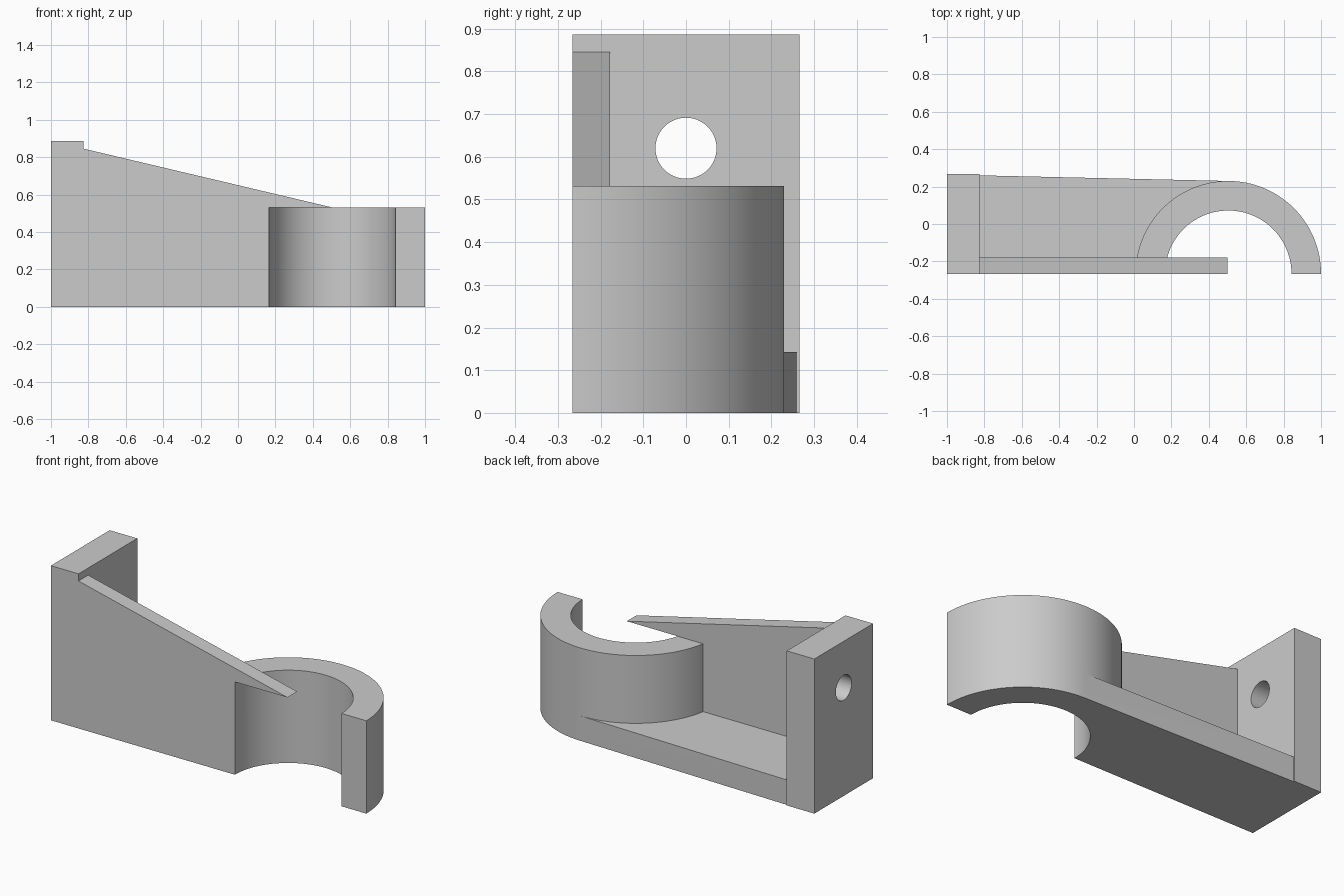
import bpy, bmesh, math
from mathutils import Vector

if "Cube" in bpy.data.objects:
    bpy.data.objects.remove(bpy.data.objects["Cube"])

CX, CY = 0.504, -0.266      # clamp axis
R_OUT, R_IN = 0.496, 0.338  # clamp radii
HALF = 0.266                # half depth of the bracket
SEG = 64

grey = bpy.data.materials.new("plain grey")
grey.diffuse_color = (0.6, 0.6, 0.6, 1)
grey.use_nodes = True
grey.node_tree.nodes["Principled BSDF"].inputs["Base Color"].default_value = grey.diffuse_color


def extrude(name, points, direction):
    """Solid made by extruding a closed planar outline."""
    bm = bmesh.new()
    face = bm.faces.new([bm.verts.new(p) for p in points])
    ext = bmesh.ops.extrude_face_region(bm, geom=[face])
    moved = [v for v in ext["geom"] if isinstance(v, bmesh.types.BMVert)]
    bmesh.ops.translate(bm, verts=moved, vec=Vector(direction))
    bmesh.ops.recalc_face_normals(bm, faces=bm.faces)
    mesh = bpy.data.meshes.new(name)
    bm.to_mesh(mesh)
    bm.free()
    mesh.materials.append(grey)
    obj = bpy.data.objects.new(name, mesh)
    bpy.context.collection.objects.link(obj)
    return obj


def arc(radius, start, end, n):
    return [(CX + radius * math.cos(a), CY + radius * math.sin(a), 0)
            for a in (math.radians(start + (end - start) * i / n) for i in range(n + 1))]


def combine(target, tool, operation):
    """Apply a boolean and remove the tool."""
    tool.hide_render = True
    mod = target.modifiers.new("bool", 'BOOLEAN')
    mod.object, mod.operation, mod.solver = tool, operation, 'EXACT'
    bpy.context.view_layer.objects.active = target
    bpy.ops.object.modifier_apply(modifier=mod.name)
    bpy.data.objects.remove(tool)


# Upright mounting plate with its screw hole
bracket = extrude("bracket", [(-1, -HALF, 0), (-0.825, -HALF, 0),
                              (-0.825, HALF, 0), (-1, HALF, 0)], (0, 0, 0.886))
hole = [(-1.1, 0.0715 * math.cos(a), 0.62 + 0.0715 * math.sin(a))
        for a in (2 * math.pi * i / 48 for i in range(48))]
combine(bracket, extrude("screw_hole", hole, (0.4, 0, 0)), 'DIFFERENCE')

# Sloping side rib, cleared by the bore below the clamp top
rib = extrude("side_rib", [(-0.825, -HALF, 0), (0.5, -HALF, 0), (0.5, -HALF, 0.532),
                           (-0.825, -HALF, 0.845)], (0, 0.088, 0))
bore = extrude("bore", [(x, y, -0.1) for x, y, _ in arc(R_IN, 0, 360, 2 * SEG)[:-1]],
               (0, 0, 0.632))
combine(rib, bore, 'DIFFERENCE')

# Tapered floor running into the clamp
floor = extrude("floor", [(-0.825, -HALF, 0)] + arc(R_IN, 180, 90, SEG // 2)
                + [(CX, CY + R_OUT, 0), (-0.825, 0.26, 0)], (0, 0, 0.143))

# Half-round clamp
clamp = extrude("half_clamp", arc(R_OUT, 0, 180, SEG) + arc(R_IN, 180, 0, SEG),
                (0, 0, 0.532))

for part in (floor, clamp, rib):
    combine(bracket, part, 'UNION')

bpy.ops.object.select_all(action='DESELECT')
bracket.select_set(True)
bpy.context.view_layer.objects.active = bracket
bpy.ops.object.shade_smooth_by_angle(angle=math.radians(30))
